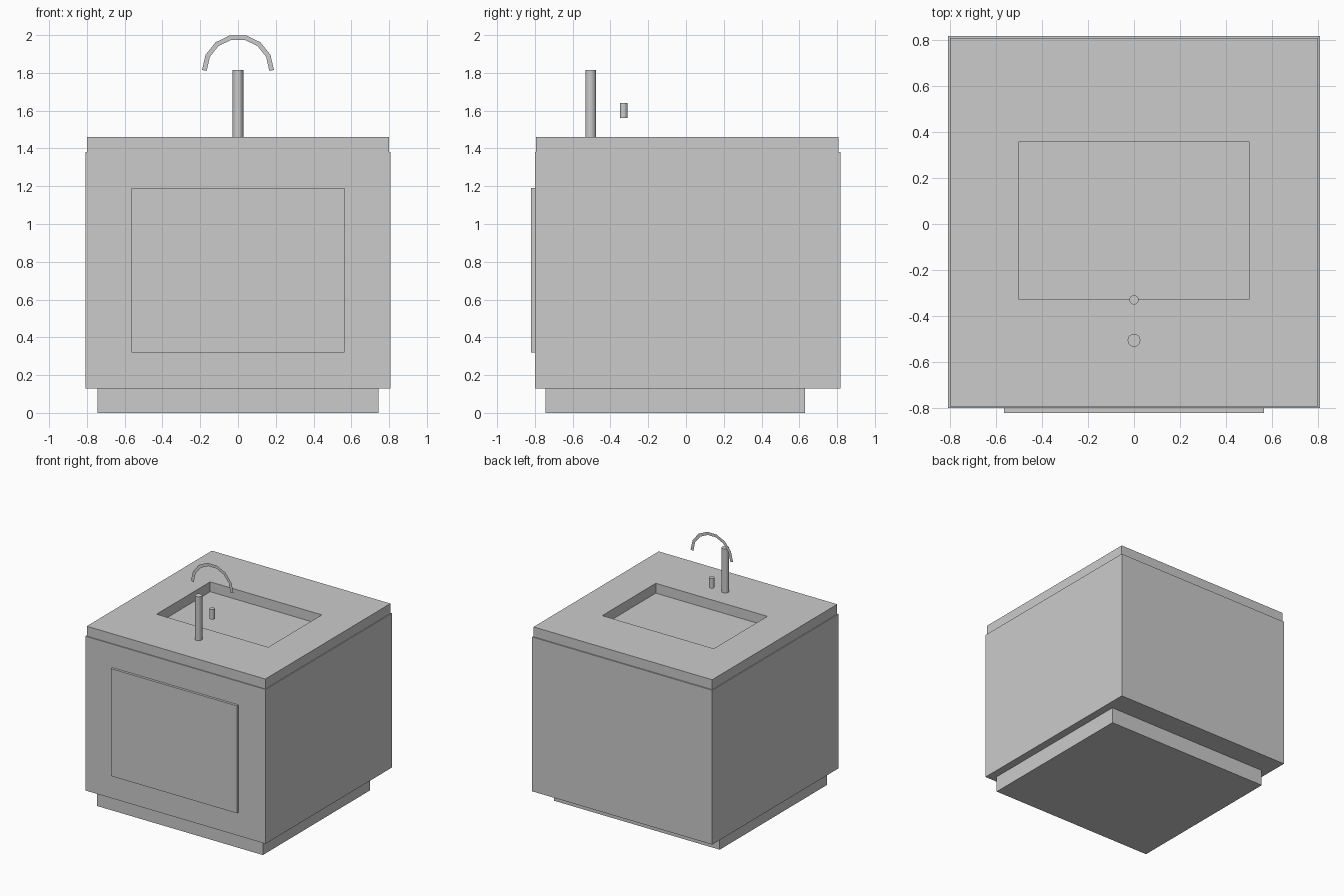
import bpy, bmesh
from math import pi, sin, cos
from mathutils import Vector

if "Cube" in bpy.data.objects:
    bpy.data.objects.remove(bpy.data.objects["Cube"])


def finish(name, bm):
    mesh = bpy.data.meshes.new(name)
    bm.to_mesh(mesh)
    bm.free()
    obj = bpy.data.objects.new(name, mesh)
    bpy.context.collection.objects.link(obj)
    return obj


def box(name, lo, hi):
    lo, hi = Vector(lo), Vector(hi)
    bm = bmesh.new()
    bmesh.ops.create_cube(bm, size=1)
    for v in bm.verts:
        v.co = (lo + hi) / 2 + v.co * (hi - lo)
    return finish(name, bm)


def rod(name, y, radius, z0, z1, sides=16):
    bm = bmesh.new()
    bmesh.ops.create_cone(bm, cap_ends=True, segments=sides, radius1=radius,
                          radius2=radius, depth=z1 - z0)
    bmesh.ops.translate(bm, verts=bm.verts, vec=(0, y, (z0 + z1) / 2))
    return finish(name, bm)


def rect(x0, x1, y0, y1):
    return [(x0, y0), (x1, y0), (x1, y1), (x0, y1)]


def frame(name, outer, inner, z0, z1):
    # Rectangular slab with a rectangular opening right through it
    bm = bmesh.new()
    rings = [[bm.verts.new((x, y, z)) for x, y in pts]
             for pts, z in ((outer, z0), (outer, z1), (inner, z1), (inner, z0))]
    for r in range(4):
        a, b = rings[r], rings[(r + 1) % 4]
        for i in range(4):
            j = (i + 1) % 4
            bm.faces.new((a[i], a[j], b[j], b[i]))
    return finish(name, bm)


def arc_ribbon(name, y, z, radius, half_width, segments):
    # Flat half-ring in the xz plane, ends cut square to the end segments
    bm = bmesh.new()
    step = pi / segments
    previous = None
    for i in range(segments + 1):
        a = i * step
        d = a + step / 2 if i == 0 else a - step / 2 if i == segments else a
        pair = [bm.verts.new((radius * cos(a) + s * half_width * cos(d), y,
                              z + radius * sin(a) + s * half_width * sin(d)))
                for s in (-1, 1)]
        if previous:
            bm.faces.new((previous[0], previous[1], pair[1], pair[0]))
        previous = pair
    return finish(name, bm)


# Cabinet: recessed plinth, main body, door panel on the front
box("plinth", (-0.743, -0.743, 0), (0.743, 0.63, 0.13))
box("cabinet_body", (-0.807, -0.80, 0.13), (0.807, 0.817, 1.38))
box("door_panel", (-0.565, -0.82, 0.32), (0.565, -0.80, 1.19))

# Countertop with the basin opening; the cabinet top is the basin floor
frame("countertop", rect(-0.80, 0.80, -0.793, 0.808),
      rect(-0.50, 0.50, -0.327, 0.358), 1.38, 1.46)

# Tap: upright post, arched spout and short nozzle
rod("tap_post", -0.505, 0.028, 1.46, 1.815)
arc_ribbon("tap_spout", -0.33, 1.813, 0.178, 0.0125, 7)
rod("tap_nozzle", -0.33, 0.02, 1.56, 1.64)
